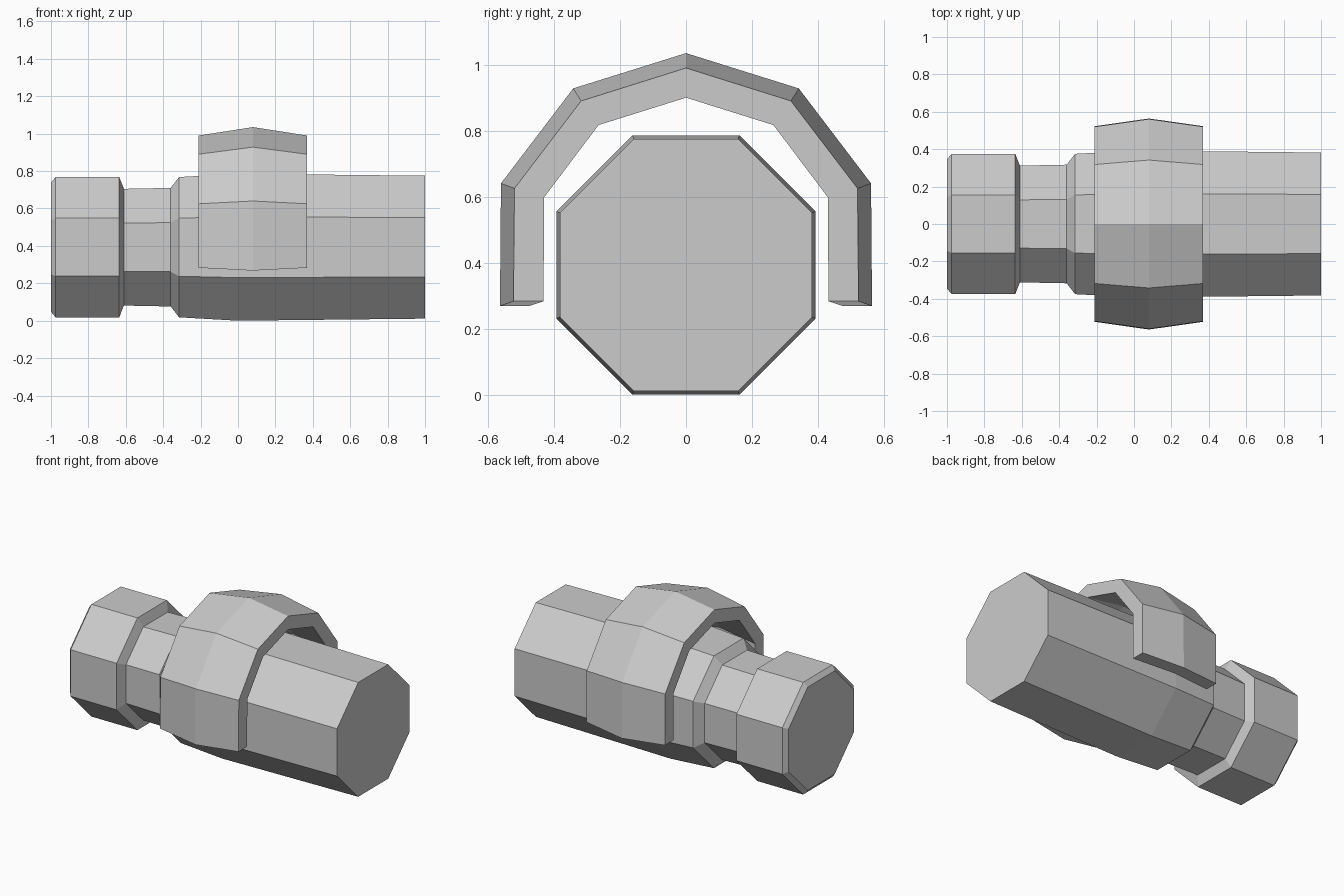
import bpy
import bmesh
from math import cos, sin, pi

cube = bpy.data.objects.get("Cube")
if cube:
    bpy.data.objects.remove(cube, do_unlink=True)

grey = bpy.data.materials.new("plain grey")
grey.use_nodes = True
colour = (0.6, 0.6, 0.6, 1)
grey.diffuse_color = colour
grey.node_tree.nodes["Principled BSDF"].inputs["Base Color"].default_value = colour

AXIS_Z = 0.393
SIDES = 8


def loft(name, rings, closed_ends=True):
    """Skin a row of equal closed loops and cap both ends."""
    bm = bmesh.new()
    loops = [[bm.verts.new(p) for p in ring] for ring in rings]
    n = len(loops[0])
    for a, b in zip(loops, loops[1:]):
        for i in range(n):
            j = (i + 1) % n
            bm.faces.new((a[i], a[j], b[j], b[i]))
    bm.faces.new(loops[0])
    bm.faces.new(loops[-1])
    bmesh.ops.recalc_face_normals(bm, faces=bm.faces)
    mesh = bpy.data.meshes.new(name)
    bm.to_mesh(mesh)
    bm.free()
    mesh.materials.append(grey)
    obj = bpy.data.objects.new(name, mesh)
    bpy.context.collection.objects.link(obj)
    return obj


def octagon(x, apothem):
    r = apothem / cos(pi / SIDES)
    angles = [(i + 0.5) * 2 * pi / SIDES for i in range(SIDES)]
    return [(x, r * cos(a), AXIS_Z + r * sin(a)) for a in angles]


# Octagonal barrel with a bevelled collar and a narrow neck: (x, apothem)
barrel = [(-1, 0.345), (-0.975, 0.375), (-0.635, 0.375), (-0.61, 0.312),
          (-0.36, 0.317), (-0.315, 0.375), (0, 0.393), (1, 0.382)]
loft("barrel", [octagon(x, r) for x, r in barrel])

# Arched guard: half paths (y, z) from the crown down to the foot
LEFT, MID, RIGHT = -0.21, 0.08, 0.37
outer_edge = [(0, 0.99), (0.318, 0.89), (0.52, 0.625), (0.523, 0.283)]
outer_mid = [(0, 1.035), (0.342, 0.928), (0.561, 0.64), (0.564, 0.268)]
inner_edge = [(0, 0.9), (0.265, 0.817), (0.43, 0.598), (0.432, 0.283)]
inner_mid = [(0, 0.945), (0.29, 0.855), (0.474, 0.612), (0.476, 0.268)]


def section(i, side):
    corners = [(LEFT, outer_edge), (MID, outer_mid), (RIGHT, outer_edge),
               (RIGHT, inner_edge), (MID, inner_mid), (LEFT, inner_edge)]
    return [(x, side * path[i][0], path[i][1]) for x, path in corners]


stations = [(i, -1) for i in (3, 2, 1)] + [(i, 1) for i in (0, 1, 2, 3)]
loft("arched_guard", [section(i, s) for i, s in stations])
